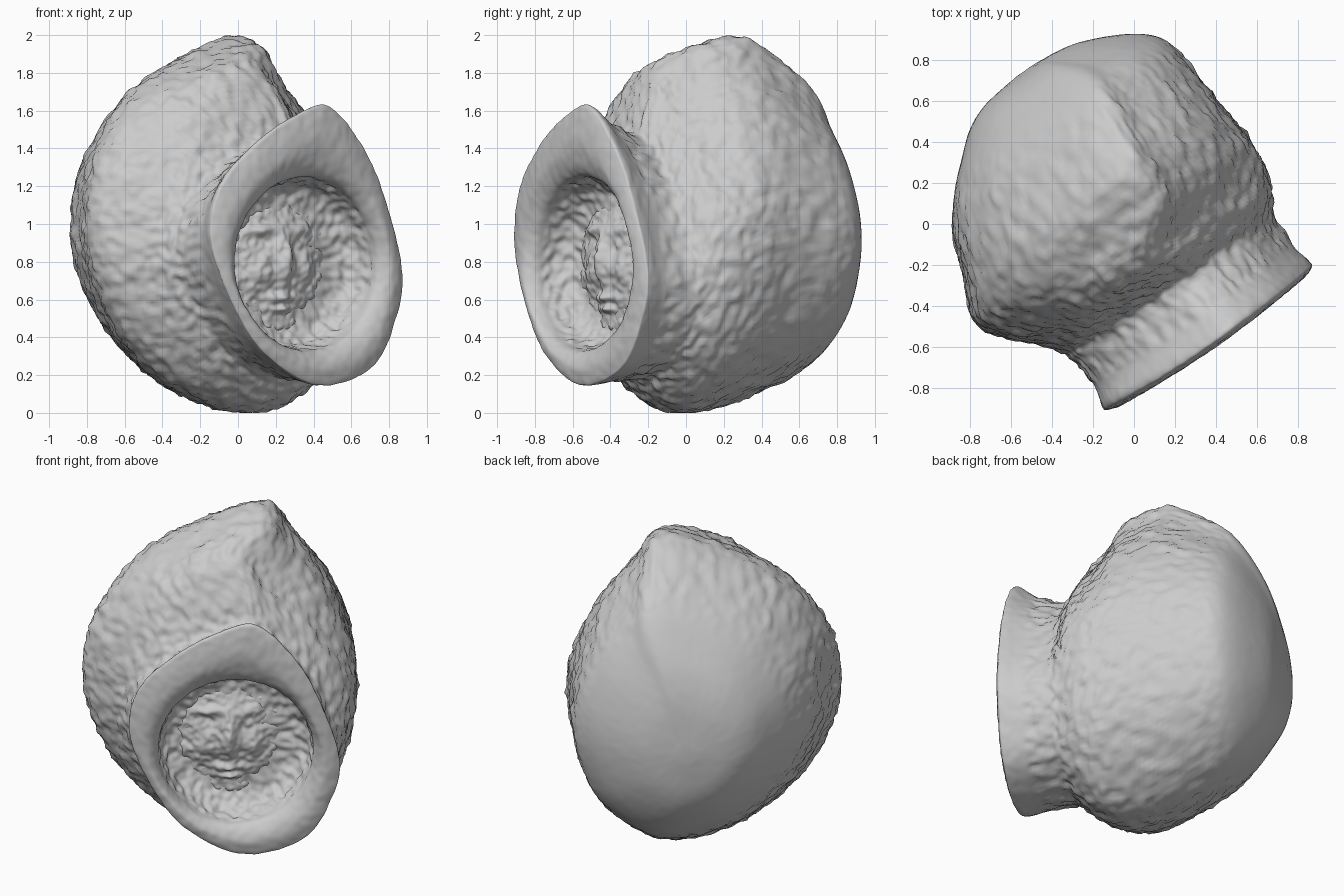
import bpy, bmesh, math
from mathutils import Vector, noise

if "Cube" in bpy.data.objects:
    bpy.data.objects.remove(bpy.data.objects["Cube"])

# Local frame: u runs out through the mouth, v runs sideways
U = Vector((0.575, -0.818, 0))
V = Vector((0.818, 0.575, 0))
AROUND, STEPS = 240, 8


def place(u, v, z):
    return U * u + V * v + Vector((0, 0, z))


def spline(a, b, c, d, t):
    return [0.5 * (2 * q + (r - p) * t + (2 * p - 5 * q + 4 * r - s) * t * t
                   + (3 * q - p - 3 * r + s) * t ** 3)
            for p, q, r, s in zip(a, b, c, d)]


def section(pts):
    """Closed smooth section, scaled to a unit box."""
    n, out = len(pts), []
    for i in range(AROUND):
        f = i / AROUND * n
        k = int(f)
        out.append(spline(*[pts[(k + j) % n] for j in (-1, 0, 1, 2)], f - k))
    lo = [min(p[a] for p in out) for a in (0, 1)]
    hi = [max(p[a] for p in out) for a in (0, 1)]
    return [[(p[a] - lo[a]) / (hi[a] - lo[a]) for a in (0, 1)] for p in out]


# Peaked lopsided body, pointed rim, oval opening (all clockwise from the top)
body_sec = section([(.13, 2.0), (.29, 1.81), (.52, 1.5), (.67, 1.1), (.66, .7),
                    (.48, .28), (.08, 0), (-.38, .10), (-.71, .38), (-.89, .72),
                    (-.93, 1.02), (-.86, 1.36), (-.62, 1.68), (-.25, 1.89)])
rim_sec = section([(.09, 1.63), (.29, 1.46), (.45, 1.2), (.6, .75), (.54, .45),
                   (.37, .22), (.02, .14), (-.32, .31), (-.53, .6), (-.65, .93),
                   (-.59, 1.2), (-.38, 1.42), (-.13, 1.57)])
oval_sec = section([(math.sin(i * math.tau / 14), math.cos(i * math.tau / 14))
                    for i in range(14)])

# Stations: u, left, right, bottom, top, section (0 body, 1 rim, 2 oval)
stations = [
    (-.92, -.06, .06, .83, .95, 0), (-.895, -.26, .24, .62, 1.2, 0),
    (-.84, -.39, .39, .47, 1.4, 0), (-.75, -.5, .55, .34, 1.58, 0),
    (-.65, -.61, .64, .24, 1.72, 0), (-.5, -.73, .67, .15, 1.85, 0),
    (-.25, -.84, .68, .05, 1.99, 0), (-.05, -.91, .70, .01, 1.96, 0),
    (.1, -.83, .69, 0, 1.89, 0), (.22, -.71, .66, .05, 1.78, 0),
    (.31, -.65, .61, .13, 1.59, .4), (.37, -.63, .585, .18, 1.48, .9),
    (.52, -.61, .575, .165, 1.54, 1), (.64, -.64, .595, .145, 1.63, 1),
    (.67, -.63, .585, .16, 1.58, 1.1), (.68, -.55, .51, .24, 1.41, 1.4),
    (.63, -.48, .45, .32, 1.27, 1.9), (.54, -.46, .43, .34, 1.24, 2),
    (.45, -.42, .40, .38, 1.2, 2), (.41, -.33, .31, .48, 1.1, 2),
    (.42, -.12, .12, .68, .94, 2)]

# Hooded body: one skin from the domed back, over the rim, into the hollow
bm = bmesh.new()
rings = []
last = len(stations) - 1
for k in range(last):
    quad = [stations[min(max(k + j, 0), last)] for j in (-1, 0, 1, 2)]
    for s in range(STEPS + (k == last - 1)):
        u, l, r, b, t, m = spline(*quad, s / STEPS)
        m = min(max(m, 0), 2)
        A, B, f = (body_sec, rim_sec, m) if m < 1 else (rim_sec, oval_sec, m - 1)
        pos = k + s / STEPS
        bow = .04 * min(1, max(0, pos - 11))             # rim bows outwards
        lean = .3 * math.exp(-((u - .2) / .14) ** 2) if pos < 13 else 0
        ring = []
        for p, q in zip(A, B):
            v = l + (r - l) * (p[0] + (q[0] - p[0]) * f)
            z = b + (t - b) * (p[1] + (q[1] - p[1]) * f)
            out = u + bow * (1 - (v / .62) ** 2)
            # the front of the hood leans away from the steep flank
            v -= lean * max(0, z - 1.1) * min(1, max(0, (v + .6) / .5))
            ring.append(bm.verts.new(place(out, v, z)))
        rings.append(ring)
for a, b in zip(rings, rings[1:]):
    for i in range(AROUND):
        j = (i + 1) % AROUND
        bm.faces.new((a[i], a[j], b[j], b[i]))
bm.faces.new(rings[0])
bm.faces.new(rings[-1])
bmesh.ops.recalc_face_normals(bm, faces=bm.faces)
bm.normal_update()

# Knobbly woven surface, smooth on the dome and the rim
moves = []
for ring_no, ring in enumerate(rings):
    pos = ring_no / STEPS
    w = min(1, max(.05, (pos - 3.5) / 2))
    if 12 <= pos <= 16.5:
        w = .2
    for v in ring:
        d = noise.noise(v.co * 12) * .01 + noise.noise(v.co * 24) * .016
        moves.append((v, v.normal * d * w))
for v, d in moves:
    v.co += d
    v.co.z = max(v.co.z, 0)


def add_object(name, mesh_bm):
    me = bpy.data.meshes.new(name)
    mesh_bm.to_mesh(me)
    mesh_bm.free()
    for p in me.polygons:
        p.use_smooth = True
    ob = bpy.data.objects.new(name, me)
    bpy.context.collection.objects.link(ob)


add_object("hooded_body", bm)

# Worn face filling the hollow: a shallow mound with soft features in relief
FV, FZ = -.05, .8
bumps = [(0, .02, .045, .14, .06), (0, -.19, .09, .022, .04),
         (0, -.25, .075, .022, .04), (0, -.34, .1, .05, .03),
         (.13, -.04, .08, .08, .03), (-.13, -.04, .08, .08, .03),
         (.13, .17, .09, .03, .03), (-.13, .17, .09, .03, .03)]
fb = bmesh.new()
bmesh.ops.create_grid(fb, x_segments=90, y_segments=90, size=1)
for p in fb.verts:
    a, b = p.co.x, p.co.y
    # square grid mapped to a disc, then to an oval
    x = a * math.sqrt(1 - b * b / 2) * .38
    y = b * math.sqrt(1 - a * a / 2) * .42
    r2 = (x / .38) ** 2 + (y / .42) ** 2
    h = .40 + .09 * (1 - r2)
    for cx, cy, sx, sy, hh in bumps:
        h += hh * math.exp(-((x - cx) / sx) ** 2 - ((y - cy) / sy) ** 2)
    co = place(h, FV + x, FZ + y)
    p.co = co + U * (noise.noise(co * 14) * .015 + noise.noise(co * 30) * .01)
add_object("worn_face", fb)
